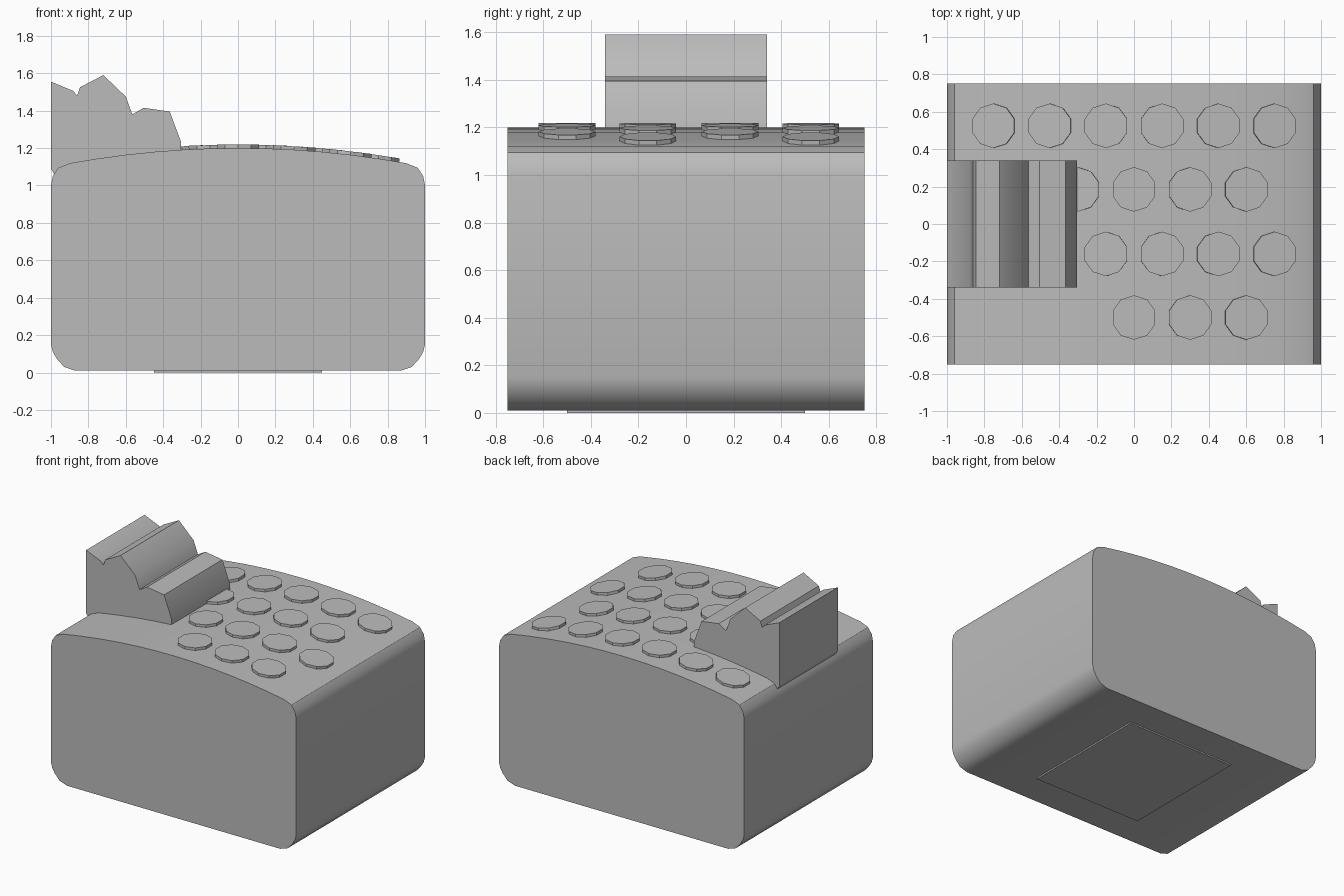
import bpy, bmesh, math
from mathutils import Matrix

cube = bpy.data.objects.get("Cube")
if cube:
    bpy.data.objects.remove(cube, do_unlink=True)

grey = bpy.data.materials.new("plain grey")
grey.use_nodes = True
GREY = (0.5, 0.5, 0.5, 1)
grey.diffuse_color = GREY
grey.node_tree.nodes["Principled BSDF"].inputs["Base Color"].default_value = GREY


def finish(name, bm, smooth=True):
    bmesh.ops.recalc_face_normals(bm, faces=bm.faces)
    mesh = bpy.data.meshes.new(name)
    bm.to_mesh(mesh)
    bm.free()
    mesh.materials.append(grey)
    obj = bpy.data.objects.new(name, mesh)
    bpy.context.collection.objects.link(obj)
    if smooth:
        bpy.ops.object.select_all(action='DESELECT')
        obj.select_set(True)
        bpy.context.view_layer.objects.active = obj
        bpy.ops.object.shade_smooth_by_angle(angle=math.radians(30))
    return obj


def extrude_profile(name, points, half_depth):
    """Extrude an x-z outline evenly along y."""
    bm = bmesh.new()
    face = bm.faces.new([bm.verts.new((x, -half_depth, z)) for x, z in points])
    moved = bmesh.ops.extrude_face_region(bm, geom=[face])["geom"]
    verts = [v for v in moved if isinstance(v, bmesh.types.BMVert)]
    bmesh.ops.translate(bm, verts=verts, vec=(0, 2 * half_depth, 0))
    return finish(name, bm)


def top_height(x):
    return 1.2 - 0.1 * x * x


# Body: rounded box with a gently crowned top
side = [(0.87, 0.01), (0.93, 0.03), (0.97, 0.075), (0.99, 0.11), (1, 0.15),
        (1, 1.0), (0.99, 1.05), (0.96, 1.095)]
crown = [(0.15 * i, top_height(0.15 * i)) for i in range(6, -7, -1)]
extrude_profile("body", side + crown + [(-x, z) for x, z in reversed(side)], 0.75)

# Stepped block on the right edge
block = [(-0.97, 1.04), (-1, 1.09), (-1, 1.555), (-0.88, 1.505), (-0.86, 1.48),
         (-0.845, 1.525), (-0.72, 1.59), (-0.6, 1.475), (-0.565, 1.38),
         (-0.505, 1.415), (-0.365, 1.395), (-0.305, 1.235), (-0.305, 1.15)]
extrude_profile("stepped_block", block, 0.34)

# Staggered rows of ten-sided buttons following the crown: y, first x, count
rows = [(0.525, -0.75, 6), (0.185, -0.3, 4), (-0.16, -0.15, 4), (-0.5, 0, 3)]
for row, (y, first, count) in enumerate(rows):
    for i in range(count):
        x = first + 0.3 * i
        bm = bmesh.new()
        place = (Matrix.Translation((x, y, top_height(x)))
                 @ Matrix.Rotation(math.atan(0.2 * x), 4, 'Y'))
        bmesh.ops.create_cone(bm, cap_ends=True, segments=10, radius1=0.119,
                              radius2=0.119, depth=0.036, matrix=place)
        finish(f"button_{row + 1}_{i + 1}", bm, smooth=False)

# Thin plate under the body
bm = bmesh.new()
bmesh.ops.create_cube(bm, size=1, matrix=Matrix.Translation((0, 0, 0.01))
                      @ Matrix.Diagonal((0.9, 1.0, 0.02, 1)))
finish("base_plate", bm, smooth=False)
